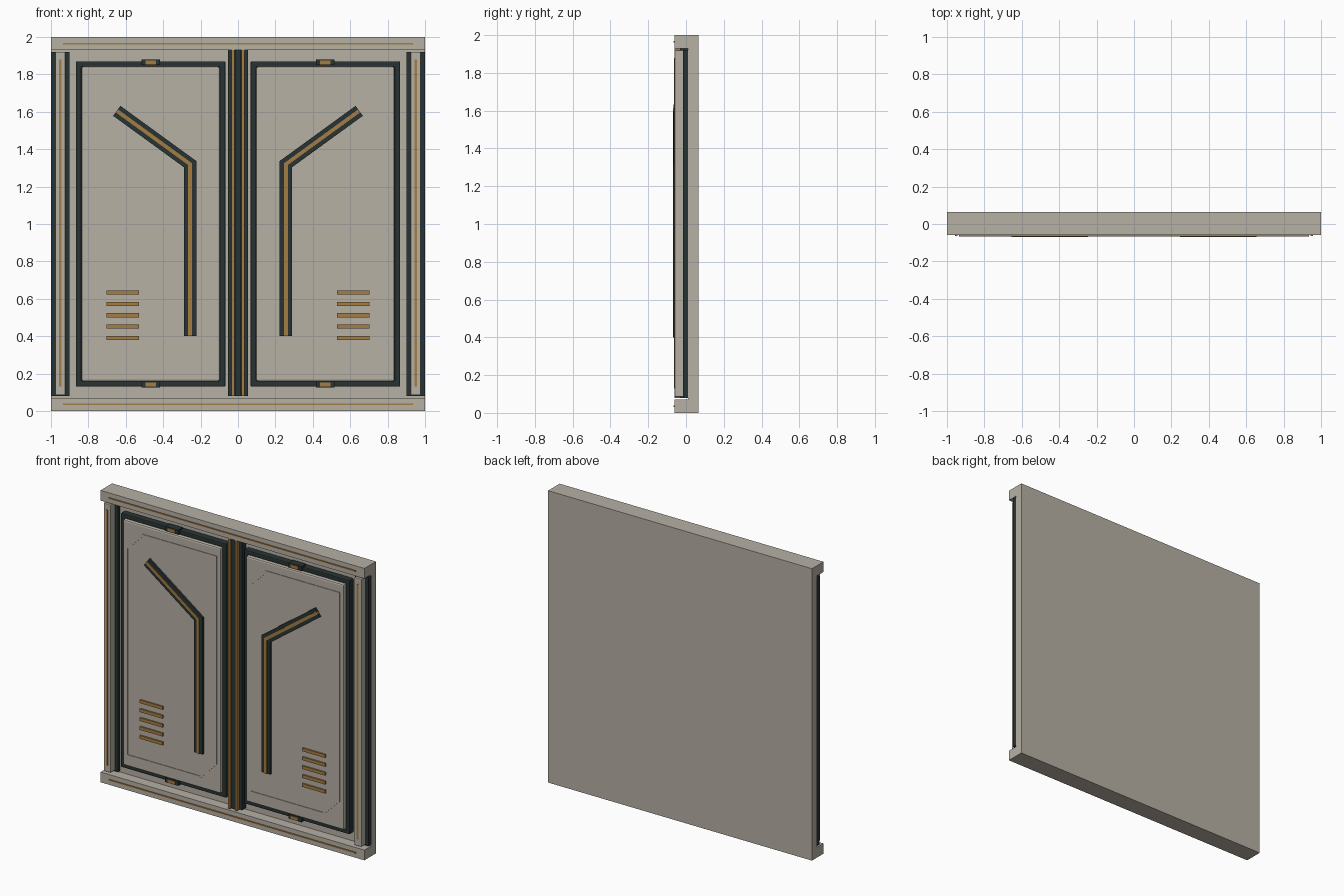
import bpy, bmesh
from mathutils import Vector

if "Cube" in bpy.data.objects:
    bpy.data.objects.remove(bpy.data.objects["Cube"], do_unlink=True)


def material(name, r, g, b):
    m = bpy.data.materials.new(name)
    m.use_nodes = True
    m.diffuse_color = (r, g, b, 1)
    m.node_tree.nodes["Principled BSDF"].inputs["Base Color"].default_value = (r, g, b, 1)
    return m


GREY = material("warm grey", 0.475, 0.44, 0.375)
DARK = material("dark slate", 0.022, 0.033, 0.034)
GOLD = material("bronze", 0.375, 0.205, 0.055)


def finish(name, bm, mat, bevel=0):
    bmesh.ops.recalc_face_normals(bm, faces=bm.faces[:])
    mesh = bpy.data.meshes.new(name)
    bm.to_mesh(mesh)
    bm.free()
    mesh.materials.append(mat)
    obj = bpy.data.objects.new(name, mesh)
    bpy.context.collection.objects.link(obj)
    if bevel:
        mod = obj.modifiers.new("soft edges", "BEVEL")
        mod.width = bevel
        mod.segments = 2
    return obj


def box(name, mat, x, y, z, bevel=0):
    """Box between the given (low, high) pairs."""
    bm = bmesh.new()
    bmesh.ops.create_cube(bm, size=1)
    for v in bm.verts:
        v.co = Vector([(a + b) / 2 + c * (b - a) for (a, b), c in zip((x, y, z), v.co)])
    return finish(name, bm, mat, bevel)


def strip(name, mat, path, width, y, closed=False, bevel=0):
    """Mitred band of constant width along an (x, z) path, solid between two depths."""
    pts = [Vector(p) for p in path]
    n = len(pts)
    bm = bmesh.new()
    rings = []
    for i, p in enumerate(pts):
        before = p - pts[i - 1] if closed or i > 0 else pts[1] - p
        after = pts[(i + 1) % n] - p if closed or i < n - 1 else before
        n1 = Vector((-before.y, before.x)).normalized()
        n2 = Vector((-after.y, after.x)).normalized()
        side = (n1 + n2) / (1 + n1.dot(n2)) * width / 2
        a, b = p + side, p - side
        rings.append([bm.verts.new((q.x, d, q.y))
                      for q, d in ((a, y[0]), (b, y[0]), (b, y[1]), (a, y[1]))])
    for i in range(n if closed else n - 1):
        r, s = rings[i], rings[(i + 1) % n]
        for k in range(4):
            bm.faces.new((r[k], r[(k + 1) % 4], s[(k + 1) % 4], s[k]))
    if not closed:
        bm.faces.new(rings[0])
        bm.faces.new(rings[-1])
    return finish(name, bm, mat, bevel)


# Backing wall with top and bottom rails
box("back_wall", GREY, (-1, 1), (0.01, 0.065), (0.03, 1.97))
for name, low, high in (("bottom", 0, 0.07), ("top", 1.93, 2)):
    mid = (low + high) / 2
    box(name + "_rail", GREY, (-1, 1), (-0.06, 0.065), (low, high))
    box(name + "_rail_trim", GOLD, (-0.935, 0.935), (-0.066, -0.05), (mid - 0.004, mid + 0.004))

# Centre post with twin bronze bars
box("centre_post", DARK, (-0.053, 0.053), (-0.032, 0.02), (0.08, 1.93))
box("centre_rib", DARK, (-0.017, 0.017), (-0.048, 0), (0.08, 1.93))
for s, side in ((-1, "right"), (1, "left")):
    box(side + "_centre_bar", GOLD, (s * 0.026 - 0.008, s * 0.026 + 0.008),
        (-0.06, 0), (0.08, 1.93))

for s, side in ((-1, "right"), (1, "left")):
    # Side channel and post
    cx = s * 0.95
    box(side + "_channel", DARK, (cx - 0.05, cx + 0.05), (-0.016, 0.015), (0.08, 1.92))
    box(side + "_post", GREY, (cx - 0.027, cx + 0.027), (-0.06, 0), (0.085, 1.92), 0.004)
    box(side + "_post_trim", GOLD, (cx - 0.007, cx + 0.007), (-0.064, -0.05), (0.13, 1.88))

    # Door panel and dark seal around it
    cx = s * 0.467
    frame = [(cx - 0.385, 0.145), (cx + 0.385, 0.145), (cx + 0.385, 1.855), (cx - 0.385, 1.855)]
    strip(side + "_door_seal", DARK, frame, 0.03, (-0.032, 0.02), True, 0.006)
    box(side + "_door_panel", GREY, (cx - 0.371, cx + 0.371), (-0.052, 0.02), (0.159, 1.841), 0.01)

    # Thin raised outline with two clipped corners
    l, r = cx - 0.337, cx + 0.337
    outline = [(l, 0.235), (r - 0.12, 0.235), (r, 0.355), (r, 1.775), (l + 0.12, 1.775), (l, 1.655)]
    strip(side + "_door_outline", GREY, outline, 0.013, (-0.056, -0.045), True)

    # Bent handle with bronze inlay
    path = [(s * 0.648, 1.605), (s * 0.256, 1.32), (s * 0.256, 0.4)]
    strip(side + "_handle", DARK, path, 0.066, (-0.066, -0.045))
    strip(side + "_handle_inlay", GOLD, path, 0.02, (-0.07, -0.05))

    # Vent slats
    for i in range(5):
        z = 0.39 + i * 0.061
        box(f"{side}_vent_{i + 1}", GOLD, tuple(sorted((s * 0.53, s * 0.702))),
            (-0.062, -0.045), (z - 0.011, z + 0.011))

    # Clips at top and bottom of the door
    for z, end in ((0.142, "lower"), (1.864, "upper")):
        box(f"{side}_{end}_clip", DARK, (cx - 0.05, cx + 0.05), (-0.05, 0), (z - 0.015, z + 0.015))
        box(f"{side}_{end}_clip_plate", GOLD, (cx - 0.028, cx + 0.028),
            (-0.056, 0), (z - 0.011, z + 0.011))
